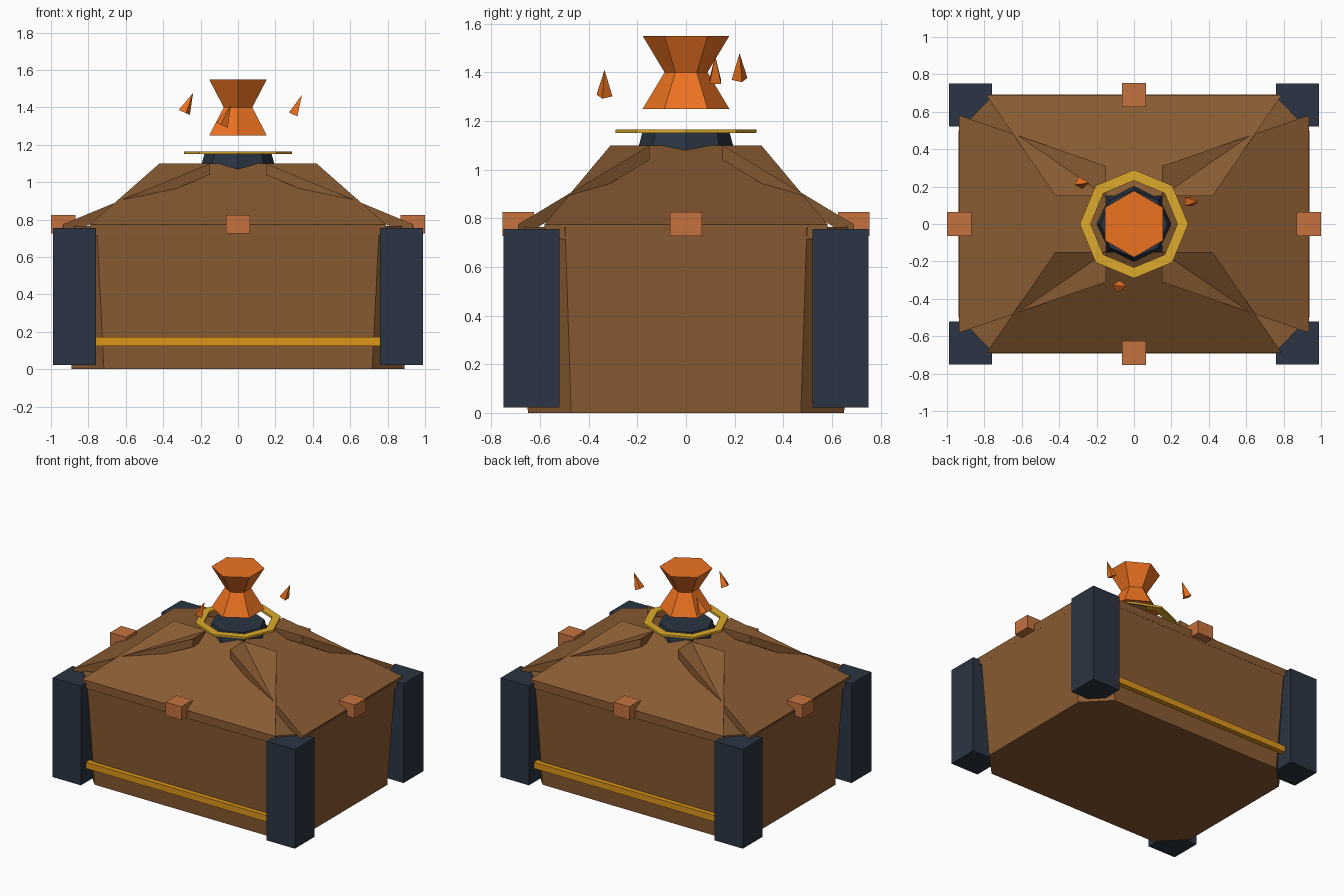
import bpy, bmesh, math
from mathutils import Vector

if "Cube" in bpy.data.objects:
    bpy.data.objects.remove(bpy.data.objects["Cube"])

def mat(name, rgb):
    m = bpy.data.materials.new(name)
    m.diffuse_color = (*rgb, 1)
    m.use_nodes = True
    m.node_tree.nodes["Principled BSDF"].inputs["Base Color"].default_value = m.diffuse_color
    return m

LEATHER = mat("brown", (0.25, 0.105, 0.032))
NAVY = mat("navy", (0.023, 0.035, 0.056))
COPPER = mat("copper", (0.56, 0.17, 0.05))
GOLD = mat("gold", (0.72, 0.40, 0.025))
AMBER = mat("amber", (0.72, 0.30, 0.01))
CRYSTAL = mat("crystal", (0.84, 0.17, 0.015))

def loft(name, rings, material, closed=False):
    """Skin a stack of equal-length rings; cap the ends, or join last to first."""
    bm = bmesh.new()
    vs = [[bm.verts.new(p) for p in r] for r in rings]
    n = len(vs[0])
    pairs = list(zip(vs, vs[1:] + vs[:1])) if closed else list(zip(vs, vs[1:]))
    for a, b in pairs:
        for i in range(n):
            j = (i + 1) % n
            bm.faces.new((a[i], a[j], b[j], b[i]))
    if not closed:
        bm.faces.new(vs[0][::-1])
        bm.faces.new(vs[-1])
    bmesh.ops.recalc_face_normals(bm, faces=bm.faces)
    me = bpy.data.meshes.new(name)
    bm.to_mesh(me)
    bm.free()
    me.materials.append(material)
    ob = bpy.data.objects.new(name, me)
    bpy.context.collection.objects.link(ob)
    return ob

def circle(n, r, z, turn=0.0):
    return [(r * math.cos(turn + math.tau * i / n),
             r * math.sin(turn + math.tau * i / n), z) for i in range(n)]

def box(name, x0, x1, y0, y1, z0, z1, material):
    return loft(name, [[(x0, y0, z), (x1, y0, z), (x1, y1, z), (x0, y1, z)]
                       for z in (z0, z1)], material)

def octagon(hx, hy, cx, cy, z):
    return [(cx, -hy, z), (hx, -cy, z), (hx, cy, z), (cx, hy, z),
            (-cx, hy, z), (-hx, cy, z), (-hx, -cy, z), (-cx, -hy, z)]

# Chest body: chamfered box that widens upwards
loft("body", [octagon(0.89, 0.65, 0.717, 0.472, 0),
              octagon(0.939, 0.685, 0.755, 0.497, 0.765)], LEATHER)

# Four sloping lid panels with vertical thickness, crossing at the corners
T = 0.06
def panel(name, low, half_low, high, half_high, side_on, s):
    pts = [(-half_low, -low, 0.775), (half_low, -low, 0.775),
           (half_high, -high, 1.10), (-half_high, -high, 1.10)]
    pts = [(-y * s, x * s, z) if side_on else (x * s, y * s, z) for x, y, z in pts]
    loft(name, [[(x, y, z - T) for x, y, z in pts], pts], LEATHER)

for s, front, side in ((1, "front", "right"), (-1, "back", "left")):
    panel("lid_panel_" + front, 0.69, 0.79, 0.15, 0.42, False, s)
    panel("lid_panel_" + side, 0.936, 0.582, 0.15, 0.31, True, s)

# Corner posts
for sx in (-1, 1):
    for sy in (-1, 1):
        x, y = sx * 0.875, sy * 0.635
        box("corner_post", x - 0.115, x + 0.115, y - 0.115, y + 0.115, 0.022, 0.755, NAVY)

# Rim studs and trim bars
for s in (-1, 1):
    for name, x, y in (("side_stud", s * 0.935, 0), ("end_stud", 0, s * 0.69)):
        box(name, x - 0.065, x + 0.065, y - 0.065, y + 0.065, 0.727, 0.825, COPPER)
    box("trim_bar", -0.78, 0.78, s * 0.67 - 0.022, s * 0.67 + 0.022, 0.125, 0.172, AMBER)

# Crystal socket and floating ring
loft("socket", [circle(8, 0.215, 1.02), circle(8, 0.18, 1.15)], NAVY)
loft("ring", [circle(8, 0.29, 1.15), circle(8, 0.29, 1.165),
              circle(8, 0.232, 1.165), circle(8, 0.232, 1.15)], GOLD, closed=True)

# Hourglass crystal
loft("crystal", [circle(6, r, z, math.pi / 6)
                 for r, z in ((0.178, 1.25), (0.088, 1.40), (0.178, 1.55))], CRYSTAL)

# Floating shards: leaning four-sided spikes
for i, (x, y, z) in enumerate([(-0.287, 0.22, 1.373), (0.295, 0.12, 1.362), (-0.085, -0.335, 1.305)]):
    ob = loft("shard", [circle(4, 0.034, 0, 0.3 + i * 0.5),
                        circle(4, 0.001, 0.112, 0.3 + i * 0.5)], CRYSTAL)
    ob.location = (x, y, z)
    ob.rotation_euler = Vector((0, 0.42, 0))
